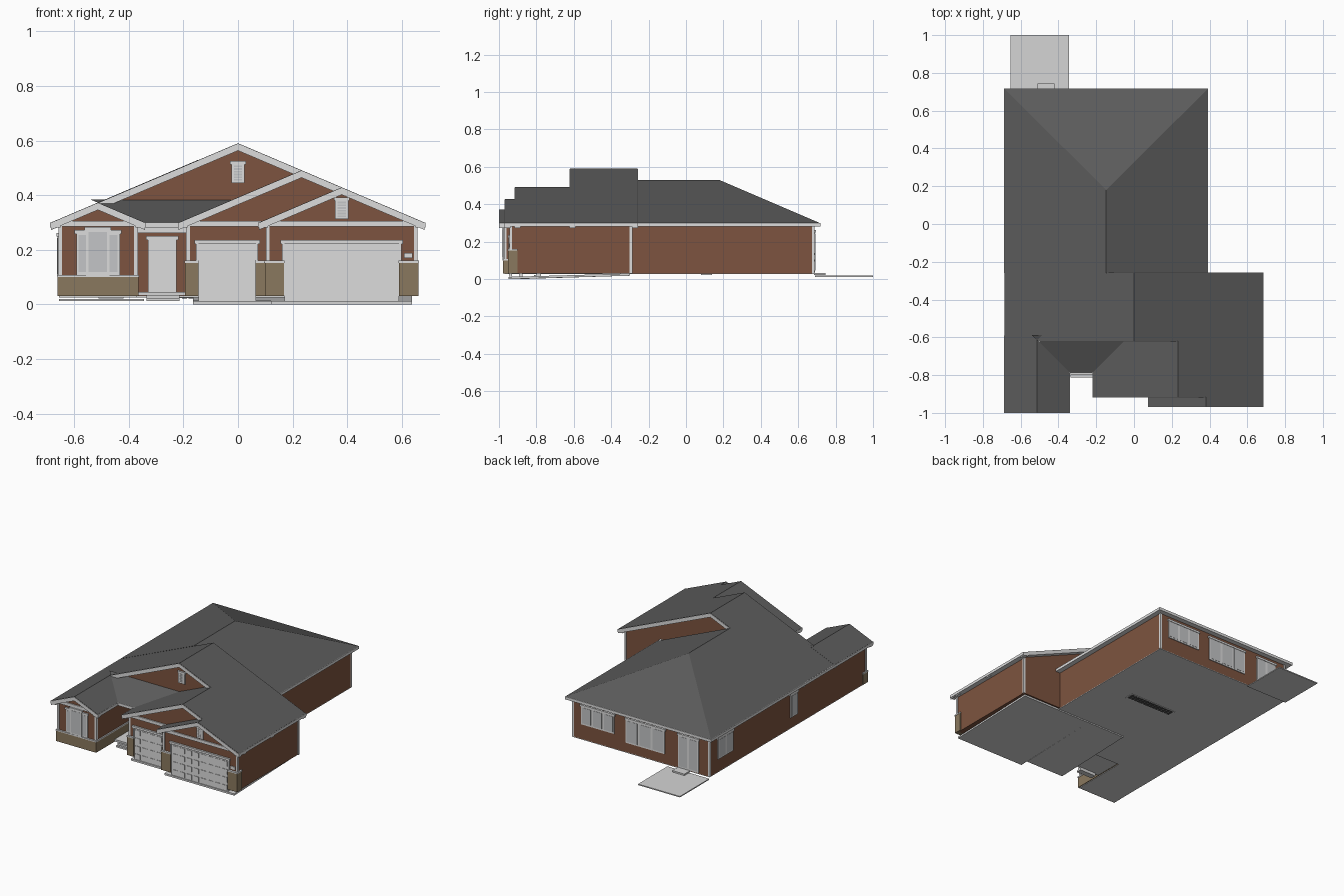
import bpy, bmesh

def mat(name, r, g, b):
    m = bpy.data.materials.new(name)
    m.diffuse_color = (r, g, b, 1)
    return m

BRICK = mat("brick_brown", 0.205, 0.088, 0.050)
ROOF = mat("roof_grey", 0.105, 0.105, 0.105)
TRIM = mat("trim_white", 0.72, 0.72, 0.72)
STONE = mat("stone_tan", 0.255, 0.190, 0.112)
CONC = mat("concrete", 0.66, 0.66, 0.66)
GLASS = mat("glass_grey", 0.55, 0.56, 0.57)
DARK = mat("dark_grey", 0.06, 0.06, 0.06)

def finish(name, bm, m):
    bmesh.ops.recalc_face_normals(bm, faces=bm.faces)
    me = bpy.data.meshes.new(name)
    bm.to_mesh(me)
    bm.free()
    me.materials.append(m)
    ob = bpy.data.objects.new(name, me)
    bpy.context.collection.objects.link(ob)

def boxes(name, m, items):
    """One object from boxes given as (x0, x1, y0, y1, z0, z1)."""
    bm = bmesh.new()
    for x0, x1, y0, y1, z0, z1 in items:
        vs = bmesh.ops.create_cube(bm, size=1)["verts"]
        for v in vs:
            v.co = ((x0 + x1) / 2 + v.co.x * (x1 - x0),
                    (y0 + y1) / 2 + v.co.y * (y1 - y0),
                    (z0 + z1) / 2 + v.co.z * (z1 - z0))
    finish(name, bm, m)

def prism(name, m, pts, a, b, axis="y"):
    """Profile in xz swept along y, or in yz swept along x."""
    bm = bmesh.new()
    mk = (lambda p, t: (p[0], t, p[1])) if axis == "y" else (lambda p, t: (t, p[0], p[1]))
    A = [bm.verts.new(mk(p, a)) for p in pts]
    B = [bm.verts.new(mk(p, b)) for p in pts]
    bm.faces.new(A)
    bm.faces.new(B)
    for i in range(len(pts)):
        j = (i + 1) % len(pts)
        bm.faces.new((A[i], A[j], B[j], B[i]))
    finish(name, bm, m)

S, EAVE = 0.425, 0.30      # roof slope, eave height
OV, TH = 0.03, 0.016       # overhang, roof thickness

def chevron(name, m, ax, half, top, bot, y0, y1):
    h = EAVE + S * half
    prism(name, m, [(ax - half, EAVE - top), (ax, h - top), (ax + half, EAVE - top),
                    (ax + half, EAVE - bot), (ax, h - bot), (ax - half, EAVE - bot)], y0, y1)

def gable(name, ax, half, y0, y1, wy0, wy1):
    """Gabled block: brick body, roof and front rake board."""
    w = half - OV
    zt = EAVE + S * OV - TH
    prism(name + "_walls", BRICK, [(ax - w, 0.03), (ax + w, 0.03), (ax + w, zt),
                                   (ax, zt + S * w), (ax - w, zt)], wy0, wy1)
    chevron(name + "_roof", ROOF, ax, half, 0, TH, y0, y1)
    chevron(name + "_rake", TRIM, ax, half, 0.002, 0.027, y0 - 0.003, y0 + OV)

# Gabled blocks, stepping forward; their outer slopes share one plane
gable("big_gable", 0.0, 0.683, -0.62, -0.26, -0.59, -0.29)
chevron("big_gable_back_rake", TRIM, 0, 0.683, 0.002, 0.027, -0.29, -0.257)
gable("small_garage", 0.233, 0.45, -0.915, -0.59, -0.885, -0.55)
gable("large_garage", 0.38, 0.303, -0.967, -0.885, -0.94, -0.85)
gable("left_wing", -0.513, 0.172, -0.997, -0.59, -0.97, -0.55)

# Main body with a hipped back
boxes("main_walls", BRICK, [(-0.655, 0.36, -0.585, 0.685, 0.03, 0.296)])
bm = bmesh.new()
v = [bm.verts.new(c) for c in [(-0.685, -0.26, EAVE), (0.39, -0.26, EAVE), (0.39, 0.715, EAVE),
                               (-0.685, 0.715, EAVE), (-0.147, -0.26, 0.529), (-0.147, 0.18, 0.529)]]
for f in [(0, 4, 5, 3), (1, 2, 5, 4), (2, 3, 5), (0, 1, 4), (0, 3, 2, 1)]:
    bm.faces.new([v[i] for i in f])
finish("main_roof", bm, ROOF)

# Porch roof between wing and garage, sloping forward
bm = bmesh.new()
v = [bm.verts.new(c) for c in [(-0.341, -0.785, EAVE), (-0.217, -0.785, EAVE),
                               (-0.018, -0.588, 0.384), (-0.54, -0.588, 0.384)]]
bm.faces.new(v)
finish("porch_roof", bm, ROOF)

# Fascia and soffit boxes along the eaves, porch ceiling
Z = (0.281, 0.2995)
boxes("eaves", TRIM, [(*e, *Z) for e in [
    (-0.688, -0.65, -1.0, 0.718), (-0.688, 0.393, 0.68, 0.718), (0.355, 0.393, -0.29, 0.718),
    (0.65, 0.686, -0.97, -0.257), (0.074, 0.11, -0.97, -0.885), (-0.22, -0.185, -0.918, -0.75),
    (-0.375, -0.338, -1.0, -0.75), (-0.375, -0.185, -0.788, -0.585)]])

# Horizontal bands under the gables
boxes("frieze_bands", TRIM, [(-0.658, -0.368, -0.977, -0.965, 0.285, 0.306),
                             (-0.188, 0.105, -0.892, -0.88, 0.285, 0.306),
                             (0.103, 0.657, -0.947, -0.935, 0.285, 0.306),
                             (-0.37, -0.19, -0.597, -0.585, 0.262, 0.285)])

# Corner boards
T = 0.007
boxes("corner_boards", TRIM, [(x - T, x + T, y - T, y + T, 0.03, 0.285) for x, y in [
    (-0.651, -0.966), (-0.374, -0.966), (-0.183, -0.881), (0.109, -0.936), (0.651, -0.936),
    (0.651, -0.294), (0.356, 0.681), (-0.651, 0.681)]])

# Stone bases with caps
stones = [(-0.661, -0.365, -0.979, -0.93, 0.10), (-0.39, -0.365, -0.979, -0.60, 0.10),
          (-0.194, -0.145, -0.896, -0.84, 0.152), (0.065, 0.11, -0.896, -0.86, 0.152),
          (0.098, 0.168, -0.952, -0.89, 0.152), (0.59, 0.661, -0.952, -0.90, 0.152)]
boxes("stone_base", STONE, [(a, b, c, d, 0.03, h) for a, b, c, d, h in stones])
boxes("stone_caps", TRIM, [(a - 0.002, b + 0.002, c - 0.003, d, h, h + 0.008)
                           for a, b, c, d, h in stones])

# Garage doors with raised panels
def garage_door(name, x0, x1, y, cols):
    boxes(name, TRIM, [(x0, x1, y - 0.004, y + 0.01, 0.008, 0.222)])
    boxes(name + "_frame", TRIM, [(x0 - 0.008, x0, y - 0.009, y, 0.03, 0.224),
                                  (x1, x1 + 0.008, y - 0.009, y, 0.03, 0.224),
                                  (x0 - 0.014, x1 + 0.014, y - 0.012, y, 0.222, 0.236)])
    w, h = (x1 - x0) / cols, 0.0535
    boxes(name + "_panels", TRIM, [
        (x0 + i * w + 0.008, x0 + (i + 1) * w - 0.008, y - 0.007, y - 0.003,
         0.008 + j * h + 0.010, 0.008 + (j + 1) * h - 0.010) for i in range(cols) for j in range(4)])

garage_door("small_garage_door", -0.145, 0.066, -0.885, 4)
garage_door("large_garage_door", 0.17, 0.59, -0.94, 8)

# Windows: frame plate with panes; side gives the wall direction
def window(name, side, pos, u0, u1, z0, z1, panes=1, head=0.006):
    def plate(a, b, c, d, t):
        p, q = sorted((pos, pos + t * (1 if side == "+y" else -1)))
        return (p, q, a, b, c, d) if side == "-x" else (a, b, p, q, c, d)
    boxes(name + "_frame", TRIM, [plate(u0, u1, z0, z1, 0.006),
                                  plate(u0 - head, u1 + head, z1 - 0.014, z1, 0.009)])
    w = (u1 - u0) / panes
    boxes(name + "_glass", GLASS, [plate(u0 + i * w + 0.008, u0 + (i + 1) * w - 0.008,
                                         z0 + 0.010, z1 - 0.018, 0.0075) for i in range(panes)])

window("wing_side_window", "-y", -0.97, -0.592, -0.433, 0.108, 0.272, 3)
window("wing_centre_window", "-y", -0.975, -0.556, -0.471, 0.108, 0.284, 1)
window("bedroom_window", "+y", 0.685, 0.05, 0.295, 0.13, 0.262, 3)
window("living_window", "+y", 0.685, -0.325, -0.035, 0.095, 0.262, 3)
window("back_door", "+y", 0.685, -0.575, -0.425, 0.035, 0.262, 2)
window("left_back_window", "-x", -0.655, 0.44, 0.60, 0.115, 0.262, 2)
window("left_side_window", "-x", -0.655, -0.24, -0.165, 0.10, 0.262, 1)

# Front door with frame
boxes("front_door_frame", TRIM, [(-0.33, -0.225, -0.598, -0.585, 0.045, 0.235),
                                 (-0.337, -0.218, -0.602, -0.585, 0.235, 0.25)])
boxes("front_door", TRIM, [(-0.317, -0.238, -0.603, -0.59, 0.052, 0.232)])

# Gable vents and number plate
for n, x, y, z in [("upper_vent", 0, -0.59, 0.445), ("garage_vent", 0.38, -0.94, 0.312)]:
    boxes(n, TRIM, [(x - 0.024, x + 0.024, y - 0.008, y, z, z + 0.08),
                    (x - 0.029, x + 0.029, y - 0.011, y, z + 0.068, z + 0.08)])
    boxes(n + "_slats", GLASS, [(x - 0.015, x + 0.015, y - 0.0095, y, z + 0.008 + 0.01 * i,
                                 z + 0.014 + 0.01 * i) for i in range(6)])
boxes("wall_plate", TRIM, [(0.608, 0.64, -0.946, -0.94, 0.17, 0.189)])

# Porch slab and steps
boxes("porch", CONC, [(-0.37, -0.19, -0.785, -0.585, 0.032, 0.046),
                      (-0.335, -0.215, -0.798, -0.775, 0.022, 0.035),
                      (-0.335, -0.215, -0.812, -0.775, 0.012, 0.023)])

# Floors, sloping garage slabs, patio and back step
boxes("floor", CONC, [(-0.655, 0.36, -0.59, 0.685, 0.026, 0.031),
                      (-0.655, -0.37, -0.97, -0.59, 0.026, 0.031)])
for n, x0, x1, y in [("small_garage_slab", -0.165, 0.12, -0.895), ("large_garage_slab", 0.12, 0.637, -0.95)]:
    prism(n, CONC, [(y, 0.0), (y, 0.012), (-0.885, 0.0135), (-0.30, 0.03), (-0.30, 0.018)], x0, x1, "x")
boxes("patio", CONC, [(-0.655, -0.345, 0.69, 1.0, 0.012, 0.019)])
boxes("back_step", CONC, [(-0.51, -0.42, 0.685, 0.745, 0.022, 0.032)])

# Stairwell opening under the floor
boxes("stairwell_edge", TRIM, [(-0.215, 0.135, 0.08, 0.14, 0.023, 0.0265)])
boxes("stairwell_treads", DARK, [(-0.205 + i * 0.024, -0.187 + i * 0.024, 0.09, 0.135, 0.021, 0.025)
                                 for i in range(14)])
